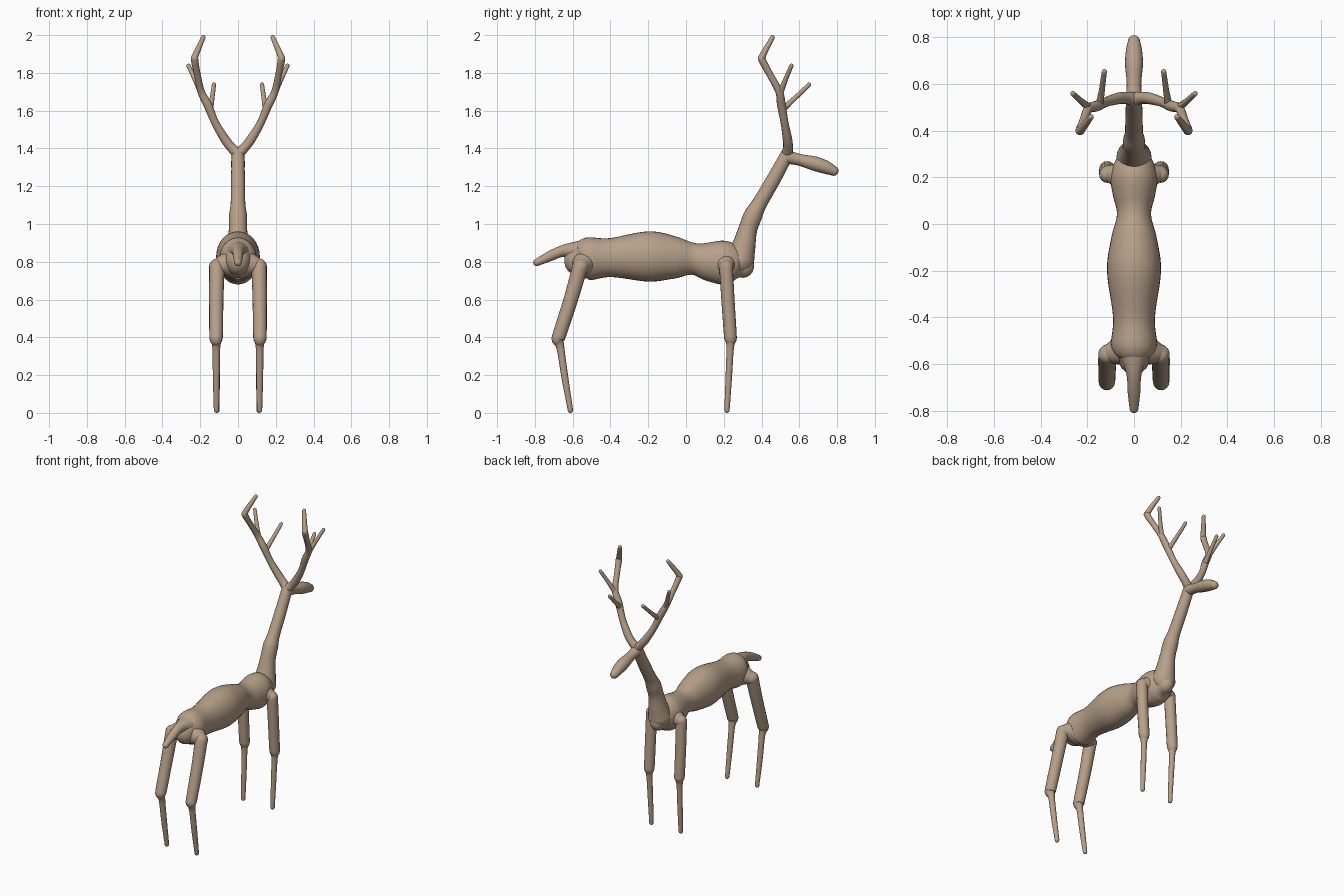
import bpy, bmesh, math
from mathutils import Vector

cube = bpy.data.objects.get("Cube")
if cube:
    bpy.data.objects.remove(cube, do_unlink=True)

TAN = (0.47, 0.35, 0.25, 1)
mat = bpy.data.materials.new("warm tan")
mat.use_nodes = True
mat.diffuse_color = TAN
mat.node_tree.nodes["Principled BSDF"].inputs["Base Color"].default_value = TAN


def spline(keys, steps=6):
    """Smooth samples (position + radius) through the key points."""
    k = [Vector(p) for p in keys]
    k = [k[0] * 2 - k[1]] + k + [k[-1] * 2 - k[-2]]
    out = []
    for a, b, c, d in zip(k, k[1:], k[2:], k[3:]):
        for i in range(steps):
            t = i / steps
            out.append((b * 2 + (c - a) * t + (a * 2 - b * 5 + c * 4 - d) * t * t
                        + (b * 3 - a - c * 3 + d) * t ** 3) / 2)
    return out + [k[-2]]


def tube(name, keys, wide=1.0, sides=20, mirror=False):
    """Tapered round-ended limb; each key is x, y, z, radius."""
    pts = spline(keys)
    pos = [p.xyz for p in pts]
    span = pos[-1] - pos[0]
    axis = min(range(3), key=lambda i: abs(span[i]))
    ref = Vector([float(i == axis) for i in range(3)])
    rings = []
    for i, p in enumerate(pos):
        t = (pos[min(i + 1, len(pos) - 1)] - pos[max(i - 1, 0)]).normalized()
        rings.append((p, t, pts[i].w))
    # Rounded caps
    arc = [math.radians(a) for a in (20, 40, 60, 80)]

    def cap(ring, sign):
        p, t, r = ring
        return [(p + t * sign * r * math.sin(a), t, r * math.cos(a)) for a in arc]
    rings = cap(rings[0], -1)[::-1] + rings + cap(rings[-1], 1)

    bm = bmesh.new()
    loops = []
    for p, t, r in rings:
        u = (ref - t * ref.dot(t)).normalized()
        v = t.cross(u)
        angles = [math.tau * j / sides for j in range(sides)]
        loops.append([bm.verts.new(p + u * r * wide * math.cos(a) + v * r * math.sin(a))
                      for a in angles])
    for lo, hi in zip(loops, loops[1:]):
        for j in range(sides):
            n = (j + 1) % sides
            bm.faces.new((lo[j], lo[n], hi[n], hi[j]))
    bm.faces.new(loops[0][::-1])
    bm.faces.new(loops[-1])
    if mirror:
        for vert in bm.verts:
            vert.co.x *= -1
    bmesh.ops.recalc_face_normals(bm, faces=bm.faces[:])
    for f in bm.faces:
        f.smooth = True
    mesh = bpy.data.meshes.new(name)
    bm.to_mesh(mesh)
    bm.free()
    mesh.materials.append(mat)
    obj = bpy.data.objects.new(name, mesh)
    bpy.context.collection.objects.link(obj)


def pair(name, keys, **kw):
    tube("left_" + name, keys, **kw)
    tube("right_" + name, keys, mirror=True, **kw)


# Trunk with rump, belly, waist and chest
tube("torso", [(0, -.565, .805, .08), (0, -.52, .815, .113), (0, -.4, .822, .103),
               (0, -.2, .828, .133), (0, -.06, .822, .112), (0, .04, .815, .084),
               (0, .12, .802, .103), (0, .2, .795, .116), (0, .265, .785, .095),
               (0, .3, .775, .06)], wide=.87, sides=32)

# Neck, head and tail
tube("neck", [(0, .285, .81, .078), (0, .305, .88, .063), (0, .327, .97, .05),
              (0, .355, 1.045, .049), (0, .39, 1.11, .04), (0, .46, 1.23, .038),
              (0, .534, 1.365, .035)], wide=.97)
tube("head", [(0, .535, 1.355, .036), (0, .6, 1.34, .031), (0, .68, 1.32, .038),
              (0, .74, 1.3, .035), (0, .782, 1.281, .026)])
tube("tail", [(0, -.55, .85, .07), (0, -.61, .86, .042), (0, -.66, .855, .03),
              (0, -.72, .83, .027), (0, -.79, .796, .019)])

# Shoulders and hips flare into the trunk
pair("shoulder", [(.03, .205, .79, .07), (.07, .21, .785, .055), (.11, .215, .775, .036)])
pair("hip", [(.03, -.53, .79, .08), (.07, -.545, .785, .06), (.112, -.555, .775, .04)])

# Legs: thick upper part, narrow shank
pair("front_leg", [(.113, .212, .775, .036), (.115, .222, .6, .035), (.115, .234, .42, .034),
                   (.115, .236, .385, .031), (.115, .234, .345, .02),
                   (.113, .226, .18, .017), (.112, .217, .014, .014)], sides=16)
pair("hind_leg", [(.112, -.56, .775, .041), (.115, -.61, .6, .038), (.116, -.668, .42, .036),
                  (.116, -.677, .385, .033), (.115, -.665, .345, .021),
                  (.115, -.64, .18, .018), (.114, -.612, .014, .014)], sides=16)

# Antlers: main beam and two tines on each side
pair("antler_beam", [(.005, .535, 1.375, .03), (.035, .54, 1.405, .026), (.07, .537, 1.45, .025),
                     (.12, .522, 1.535, .021), (.16, .505, 1.63, .023), (.195, .493, 1.7, .02),
                     (.215, .445, 1.79, .018), (.229, .405, 1.865, .02),
                     (.226, .405, 1.89, .018), (.184, .458, 1.988, .012)], sides=14)
pair("antler_lower_tine", [(.148, .51, 1.605, .017), (.138, .57, 1.66, .013),
                           (.127, .652, 1.738, .011)], sides=12)
pair("antler_upper_tine", [(.188, .495, 1.68, .017), (.225, .525, 1.76, .013),
                           (.262, .558, 1.838, .011)], sides=12)
